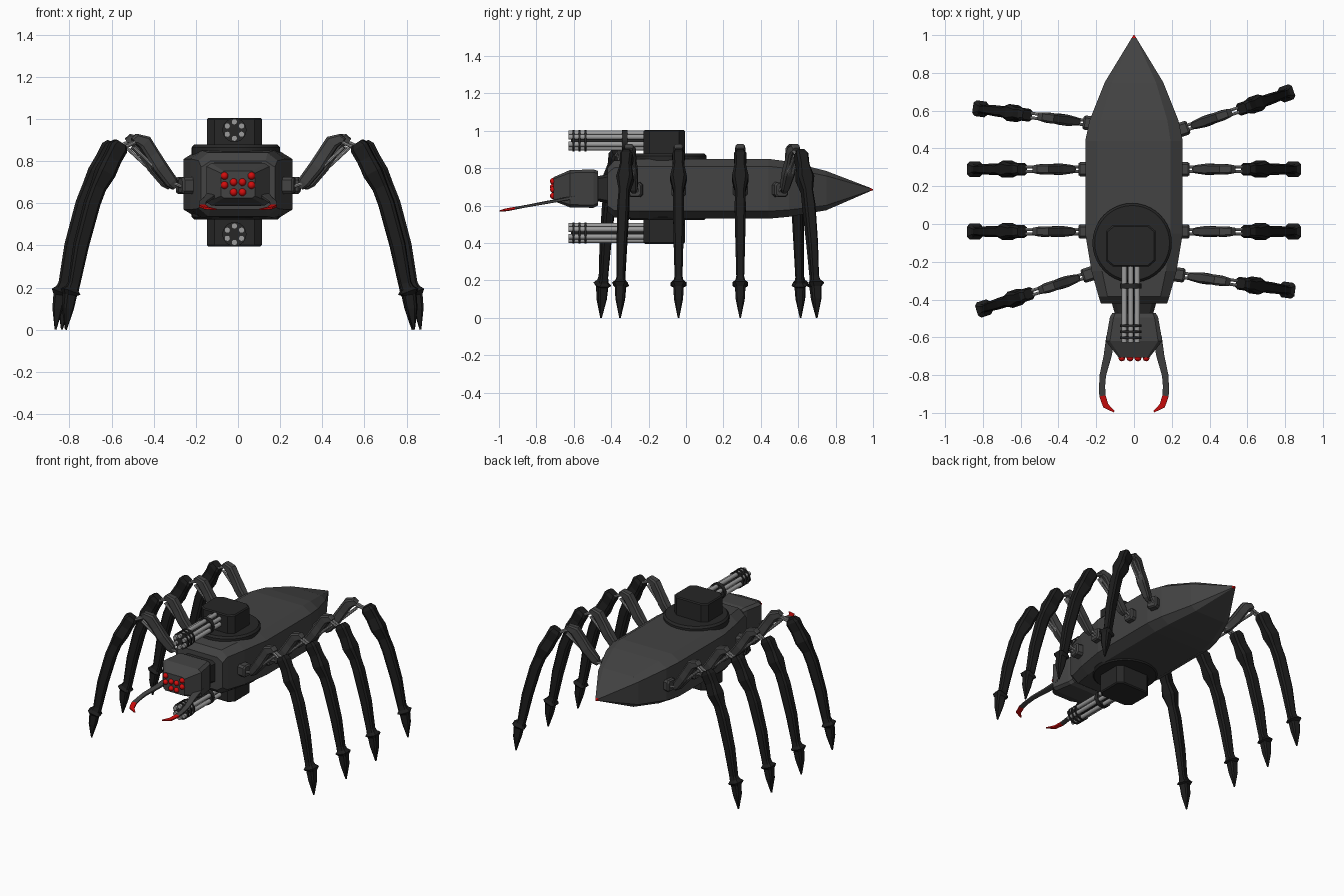
import bpy, bmesh, math
from mathutils import Vector, Matrix

if "Cube" in bpy.data.objects:
    bpy.data.objects.remove(bpy.data.objects["Cube"])

X, Y, Z = Vector((1, 0, 0)), Vector((0, 1, 0)), Vector((0, 0, 1))


def material(name, r, g, b):
    m = bpy.data.materials.new(name)
    m.diffuse_color = (r, g, b, 1)
    m.use_nodes = True
    m.node_tree.nodes["Principled BSDF"].inputs["Base Color"].default_value = m.diffuse_color
    return m


GREY = material("hull grey", .056, .056, .056)
DARK = material("turret charcoal", .02, .02, .02)
BLACK = material("leg black", .012, .012, .012)
STEEL = material("barrel steel", .33, .33, .33)
RED = material("red", .65, .004, .004)


def mesh_from(bm, name, *mats):
    bmesh.ops.recalc_face_normals(bm, faces=bm.faces)
    me = bpy.data.meshes.new(name)
    bm.to_mesh(me)
    bm.free()
    for m in mats:
        me.materials.append(m)
    return me


def add(name, me, matrix=None):
    ob = bpy.data.objects.new(name, me)
    bpy.context.collection.objects.link(ob)
    if matrix:
        ob.matrix_world = matrix
    return ob


def sweep(bm, pts, axis, side=None, c=.3):
    """Loft a chamfered box section along (position, half width, half depth) points."""
    shape = [(1, 1 - c), (1 - c, 1), (c - 1, 1), (-1, 1 - c),
             (-1, c - 1), (c - 1, -1), (1 - c, -1), (1, c - 1)]
    rings = []
    for i, (p, w, d) in enumerate(pts):
        t = pts[min(i + 1, len(pts) - 1)][0] - pts[max(i - 1, 0)][0]
        n = side or t.cross(axis).normalized()
        rings.append([bm.verts.new(p + n * w * a + axis * d * b) for a, b in shape])
    for r, s in zip(rings, rings[1:]):
        for k in range(8):
            j = (k + 1) % 8
            bm.faces.new((r[k], r[j], s[j], s[k]))
    bm.faces.new(rings[0])
    bm.faces.new(rings[-1])


def rod(bm, a, b, r, segs=10, r2=None):
    """Cylinder or cone between two points."""
    a, b = Vector(a), Vector(b)
    rot = (b - a).to_track_quat('Z', 'Y').to_matrix().to_4x4()
    bmesh.ops.create_cone(bm, cap_ends=True, segments=segs, radius1=r,
                          radius2=r if r2 is None else r2, depth=(b - a).length,
                          matrix=Matrix.Translation((a + b) / 2) @ rot)


def smooth(ob):
    bpy.context.view_layer.objects.active = ob
    for o in bpy.context.selected_objects:
        o.select_set(False)
    ob.select_set(True)
    bpy.ops.object.shade_smooth_by_angle(angle=math.radians(35))


def hull(name, sections, c, *mats):
    """Body shape from (y, half width, top, bottom) sections."""
    bm = bmesh.new()
    sweep(bm, [(Vector((0, y, (t + b) / 2)), w, (t - b) / 2) for y, w, t, b in sections],
          Z, X, c)
    return bm


# Body with a tiny red tail point
bm = hull("body", [(-.42, .175, .80, .57), (-.385, .187, .84, .537), (-.25, .225, .85, .53),
                   (-.05, .258, .85, .53), (.44, .258, .85, .53), (.55, .235, .835, .54),
                   (.75, .155, .785, .575), (.985, .012, .695, .677), (1, .003, .688, .682)], .25)
for f in bm.faces:
    f.material_index = int(f.calc_center_median().y > .986)
add("body", mesh_from(bm, "body", GREY, RED))

# Neck and head
bm = hull("neck", [(-.48, .10, .755, .625), (-.41, .12, .77, .61)], .2)
add("neck", mesh_from(bm, "neck", DARK))
bm = hull("head", [(-.47, .115, .785, .60), (-.495, .128, .793, .588), (-.62, .15, .79, .59),
                   (-.708, .08, .752, .625)], .15)
add("head", mesh_from(bm, "head", GREY))

# Eyes
bm = bmesh.new()
for s in (-1, 1):
    for x, z in ((.064, .73), (.064, .686), (.021, .70), (.021, .652)):
        bmesh.ops.create_uvsphere(bm, u_segments=14, v_segments=10, radius=.018,
                                  matrix=Matrix.Translation((s * x, -.709, z)))
smooth(add("eyes", mesh_from(bm, "eyes", RED)))

# Mandibles with red tips
for s, label in ((-1, "left"), (1, "right")):
    bm = bmesh.new()
    path = [(.122, -.59, .024), (.14, -.70, .021), (.165, -.80, .017), (.169, -.86, .016),
            (.167, -.91, .017), (.15, -.962, .016), (.105, -.994, .004)]
    sweep(bm, [(Vector((s * x, y, .57 + .184 * (y + 1))), w, .3 * w + .002)
               for x, y, w in path], Z)
    for f in bm.faces:
        f.material_index = int(f.calc_center_median().y < -.91)
    add(label + "_mandible", mesh_from(bm, "mandible", GREY, RED))

# Upper and lower turrets with rotary guns
GX = -.017
for s, label in ((1, "upper"), (-1, "lower")):
    def at(h):
        return .70 + s * h
    bm = bmesh.new()
    rod(bm, (-.01, -.1, at(.12)), (-.01, -.1, at(.165)), .21, 40)
    rod(bm, (-.01, -.1, at(.165)), (-.01, -.1, at(.178)), .21, 40, .198)
    smooth(add(label + "_turret_ring", mesh_from(bm, "turret_ring", DARK)))

    bm = bmesh.new()
    sweep(bm, [(Vector((GX, -.116, at(h))), w, w - .021)
               for h, w in ((.16, .131), (.298, .131), (.305, .124))], Y, X, .28)
    add(label + "_turret_housing", mesh_from(bm, "turret_housing", DARK))

    bm = bmesh.new()
    gz = at(.247)
    for k in range(6):
        a = math.radians(60 * k + 30)
        x, z = GX + .039 * math.cos(a), gz + .039 * math.sin(a)
        rod(bm, (x, -.2, z), (x, -.627, z), .0145, 12)
    smooth(add(label + "_gun_barrels", mesh_from(bm, "gun_barrels", STEEL)))

    bm = bmesh.new()
    for y, t in ((-.602, .012), (-.57, .012), (-.538, .012), (-.328, .028)):
        rod(bm, (GX, y - t / 2, gz), (GX, y + t / 2, gz), .057, 24)
    rod(bm, (GX, -.2, gz), (GX, -.615, gz), .018, 12)
    smooth(add(label + "_gun_bands", mesh_from(bm, "gun_bands", DARK)))


# Leg parts, drawn in the plane of a straight leg and shared by all eight
OFF = .27


def limb(name, pts, mat):
    bm = bmesh.new()
    sweep(bm, [(Vector((x - OFF, 0, z)), w, d) for x, z, w, d in pts], Y, None, .35)
    return mesh_from(bm, name, mat)


socket = limb("socket", [(.215, .685, .04, .038), (.285, .685, .04, .038),
                         (.295, .685, .033, .03)], GREY)
thigh = limb("thigh", [(.32, .675, .016, .014), (.34, .70, .03, .022), (.40, .775, .034, .03),
                       (.435, .83, .033, .026), (.475, .89, .034, .028),
                       (.515, .905, .024, .024), (.53, .895, .014, .02)], GREY)
shin = limb("shin", [(.592, .885, .03, .025), (.605, .865, .044, .034), (.635, .81, .042, .03),
                     (.67, .745, .045, .045), (.705, .675, .036, .027), (.735, .60, .036, .03),
                     (.79, .40, .034, .026), (.825, .22, .027, .021), (.835, .195, .03, .026),
                     (.843, .18, .043, .042), (.846, .165, .03, .028), (.856, .10, .025, .024),
                     (.866, 0, .004, .004)], BLACK)
bm = bmesh.new()
for y in (-.012, .012):
    for a, b in (((.28, .675), (.345, .70)), ((.40, .745), (.53, .865)), ((.50, .90), (.61, .85))):
        rod(bm, (a[0] - OFF, y, a[1]), (b[0] - OFF, y, b[1]), .008, 8)
pistons = mesh_from(bm, "pistons", STEEL)

# Legs: hip x, hip y, heading in degrees
LEGS = [("right_rear", .265, .505, 19), ("right_mid_rear", .27, .29, 0),
        ("right_mid_front", .27, -.04, 0), ("right_front", .245, -.27, -8),
        ("left_rear", -.245, .535, 172.5), ("left_mid_rear", -.27, .29, 180),
        ("left_mid_front", -.27, -.04, 180), ("left_front", -.25, -.27, 198)]
for label, x, y, deg in LEGS:
    m = Matrix.Translation((x, y, 0)) @ Matrix.Rotation(math.radians(deg), 4, 'Z')
    for part in (socket, thigh, shin, pistons):
        add(f"{label}_leg_{part.name}", part, m)
